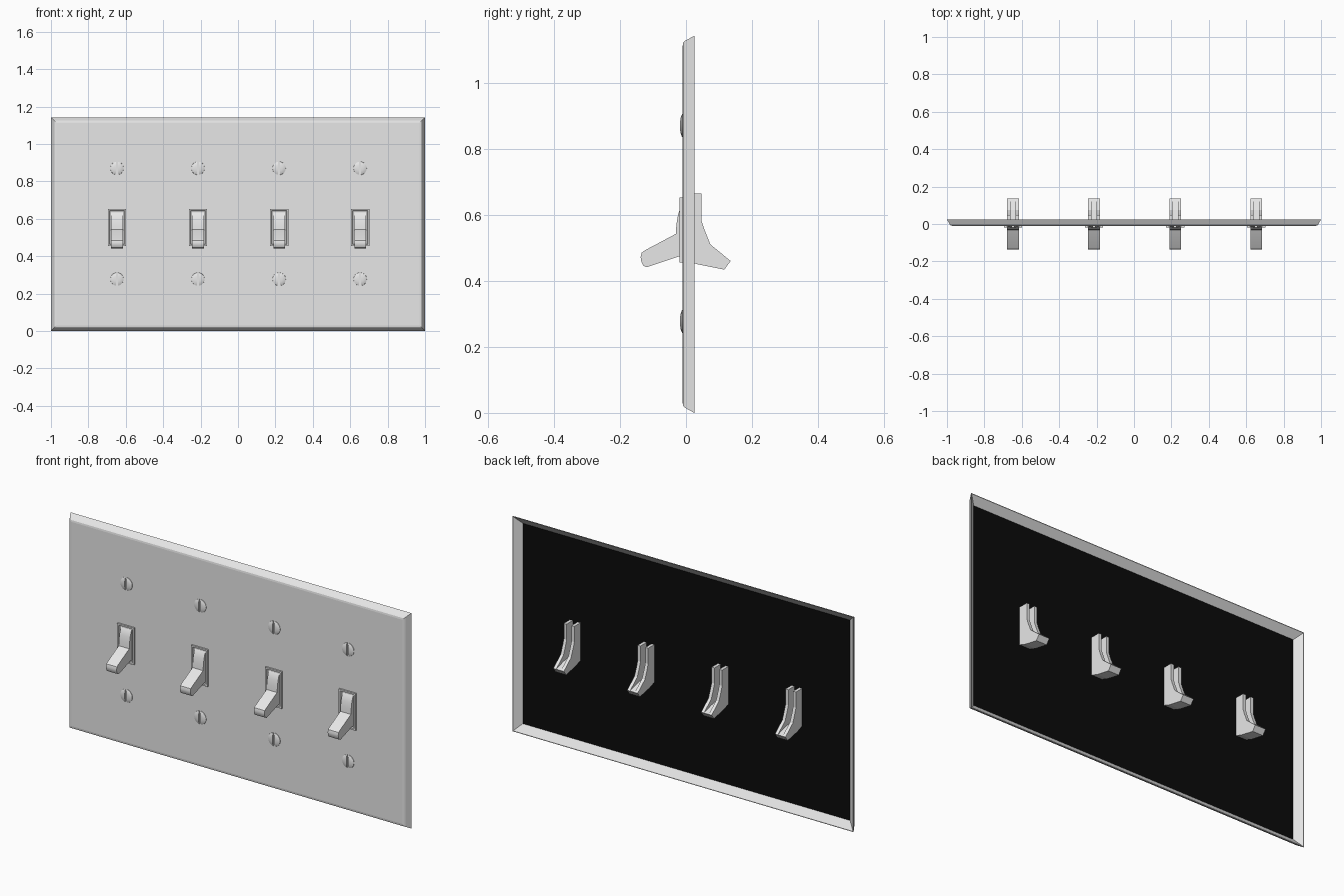
import bpy, bmesh, math

if "Cube" in bpy.data.objects:
    bpy.data.objects.remove(bpy.data.objects["Cube"])

def material(name, v):
    m = bpy.data.materials.new(name)
    m.diffuse_color = (v, v, v, 1)
    m.use_nodes = True
    m.node_tree.nodes["Principled BSDF"].inputs["Base Color"].default_value = m.diffuse_color
    return m

GREY = material("light grey", 0.8)
BLACK = material("black", 0.003)
MID = 0.571          # plate half height and centre height

def finish(name, bm, mats=(GREY,), smooth=None):
    bmesh.ops.recalc_face_normals(bm, faces=bm.faces)
    me = bpy.data.meshes.new(name)
    bm.to_mesh(me)
    bm.free()
    for m in mats:
        me.materials.append(m)
    ob = bpy.data.objects.new(name, me)
    bpy.context.collection.objects.link(ob)
    if smooth:
        bpy.ops.object.select_all(action='DESELECT')
        ob.select_set(True)
        bpy.context.view_layer.objects.active = ob
        bpy.ops.object.shade_smooth_by_angle(angle=math.radians(smooth))
    return ob

def loft(bm, rings, closed=False):
    loops = [[bm.verts.new(p) for p in r] for r in rings]
    pairs = list(zip(loops, loops[1:])) + ([(loops[-1], loops[0])] if closed else [])
    for a, b in pairs:
        n = len(a)
        for i in range(n):
            bm.faces.new((a[i], a[(i + 1) % n], b[(i + 1) % n], b[i]))
    if not closed:
        bm.faces.new(loops[0])
        bm.faces.new(loops[-1])

def rect(hx, hz, y, cx=0, cz=MID):
    return [(cx - hx, y, cz - hz), (cx + hx, y, cz - hz),
            (cx + hx, y, cz + hz), (cx - hx, y, cz + hz)]

def slab(bm, profile, x0, x1):
    loft(bm, [[(x, y, z) for y, z in profile] for x in (x0, x1)])

# Wall plate: bevelled front, hollow back with a black inside panel
bm = bmesh.new()
steps = [(0.030, -0.010), (0.021, -0.0085), (0.016, -0.004), (0, 0.025),
         (0.003, 0.025), (0.040, -0.004)]
loft(bm, [rect(1 - i, MID - i, y) for i, y in steps])
bm.faces.ensure_lookup_table()
for f in bm.faces:
    ys = [v.co.y for v in f.verts]
    inner = all(abs(abs(v.co.x) - 0.96) < 1e-4 for v in f.verts)
    if inner and max(ys) - min(ys) < 1e-5:
        f.material_index = 1
finish("wall_plate", bm, (GREY, BLACK))

# Side profiles (y, z) of the switch parts
BODY = [(-0.005, 0.640), (-0.016, 0.625), (-0.024, 0.600), (-0.029, 0.570),
        (-0.031, 0.542), (-0.125, 0.492), (-0.134, 0.485), (-0.1375, 0.472),
        (-0.135, 0.457), (-0.129, 0.446), (-0.119, 0.441), (-0.020, 0.474),
        (-0.005, 0.470)]
CHEEK = [(-0.006, 0.665), (0.047, 0.665), (0.047, 0.582), (0.056, 0.555),
         (0.074, 0.510), (0.135, 0.460), (0.116, 0.434), (0.035, 0.450),
         (-0.006, 0.465)]
FLOOR = [(-0.006, 0.490), (0.074, 0.478), (0.135, 0.460), (0.116, 0.434),
         (0.035, 0.450), (-0.006, 0.465)]

def screw(cx, cz):
    # Domed head made as two halves either side of a vertical slot
    bm = bmesh.new()
    r, gap = 0.036, 0.005
    for s in (-1, 1):
        rings = []
        for k, y in ((1, -0.008), (0.97, -0.012), (0.75, -0.0155), (0.45, -0.0175)):
            a0 = math.acos(gap / (r * k))
            rings.append([(cx + s * r * k * math.cos(a), y, cz + r * k * math.sin(a))
                          for a in [a0 * (i / 6 - 1) for i in range(13)]])
        loft(bm, rings)
    finish("screw", bm, smooth=35)

for cx in (-0.647, -0.214, 0.22, 0.653):
    # Raised collar around the toggle
    bm = bmesh.new()
    cz = 0.5535
    loft(bm, [rect(0.049, 0.098, -0.008, cx, cz), rect(0.049, 0.098, -0.019, cx, cz),
              rect(0.041, 0.090, -0.019, cx, cz), rect(0.036, 0.088, -0.008, cx, cz)],
         closed=True)
    finish("toggle_collar", bm)

    # Toggle lever on the front
    bm = bmesh.new()
    slab(bm, BODY, cx - 0.031, cx + 0.031)
    finish("toggle_lever", bm, smooth=30)

    # Open channel at the back: two cheeks and a floor
    bm = bmesh.new()
    for s in (-1, 1):
        slab(bm, CHEEK, cx + s * 0.031, cx + s * 0.014)
    slab(bm, FLOOR, cx - 0.014, cx + 0.014)
    finish("toggle_back", bm)

    for z in (0.87, 0.277):
        screw(cx, z)
